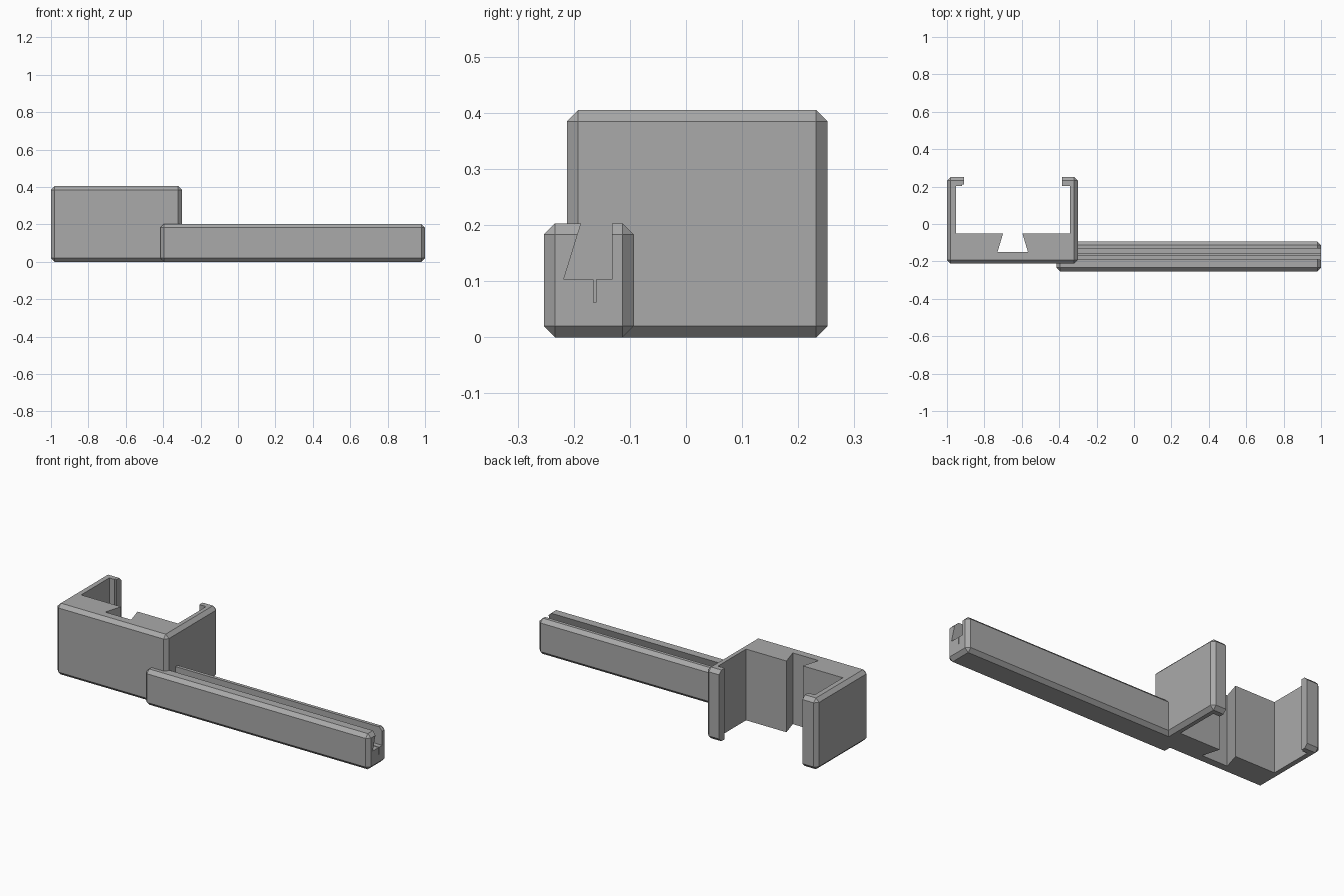
import bpy, bmesh
from mathutils import Vector

cube = bpy.data.objects.get("Cube")
if cube:
    bpy.data.objects.remove(cube, do_unlink=True)

grey = bpy.data.materials.new("plain grey")
grey.use_nodes = True
grey.diffuse_color = (0.4, 0.4, 0.4, 1)
grey.node_tree.nodes["Principled BSDF"].inputs["Base Color"].default_value = grey.diffuse_color
CHAMFER = 0.02


def add_object(name, bm):
    bmesh.ops.recalc_face_normals(bm, faces=bm.faces)
    mesh = bpy.data.meshes.new(name)
    bm.to_mesh(mesh)
    bm.free()
    mesh.materials.append(grey)
    obj = bpy.data.objects.new(name, mesh)
    bpy.context.collection.objects.link(obj)
    return obj


def chamfered_box(name, low, high):
    low, high = Vector(low), Vector(high)
    bm = bmesh.new()
    bmesh.ops.create_cube(bm, size=1)
    for v in bm.verts:
        v.co = (low + high) / 2 + v.co * (high - low)
    bmesh.ops.bevel(bm, geom=bm.edges[:], offset=CHAMFER, segments=1, affect='EDGES')
    return add_object(name, bm)


def prism(name, points, sweep):
    bm = bmesh.new()
    face = bm.faces.new([bm.verts.new(p) for p in points])
    swept = bmesh.ops.extrude_face_region(bm, geom=[face], use_keep_orig=True)
    moved = [g for g in swept["geom"] if isinstance(g, bmesh.types.BMVert)]
    bmesh.ops.translate(bm, verts=moved, vec=sweep)
    return add_object(name, bm)


def carve(target, cutter):
    mod = target.modifiers.new("cut", 'BOOLEAN')
    mod.operation = 'DIFFERENCE'
    mod.solver = 'EXACT'
    mod.object = cutter
    cutter.hide_render = True
    cutter.hide_set(True)
    bpy.context.view_layer.objects.active = target
    bpy.ops.object.modifier_apply(modifier=mod.name)
    bpy.data.objects.remove(cutter, do_unlink=True)


# Clip bracket: open cavity with back lips and a dovetail channel
bracket = chamfered_box("clip_bracket", (-1, -0.2125, 0), (-0.3, 0.252, 0.405))
cavity = [(-0.91, 0.4), (-0.91, 0.21), (-0.92, 0.21), (-0.92, 0.203), (-0.952, 0.203),
          (-0.952, -0.05), (-0.7, -0.05), (-0.73, -0.15), (-0.567, -0.15),
          (-0.597, -0.05), (-0.343, -0.05), (-0.343, 0.203), (-0.385, 0.203), (-0.385, 0.4)]
carve(bracket, prism("cavity_cutter", [(x, y, -0.1) for x, y in cavity], (0, 0, 0.7)))

# Long arm: slanted groove with a thin slot in its floor
arm = chamfered_box("grooved_arm", (-0.415, -0.2535, 0), (1, -0.093, 0.203))
groove = [(-0.157, 0.3), (-0.218, 0.103), (-0.165, 0.103), (-0.165, 0.062),
          (-0.16, 0.062), (-0.16, 0.103), (-0.132, 0.103), (-0.132, 0.3)]
carve(arm, prism("groove_cutter", [(-0.3, y, z) for y, z in groove], (1.5, 0, 0)))
